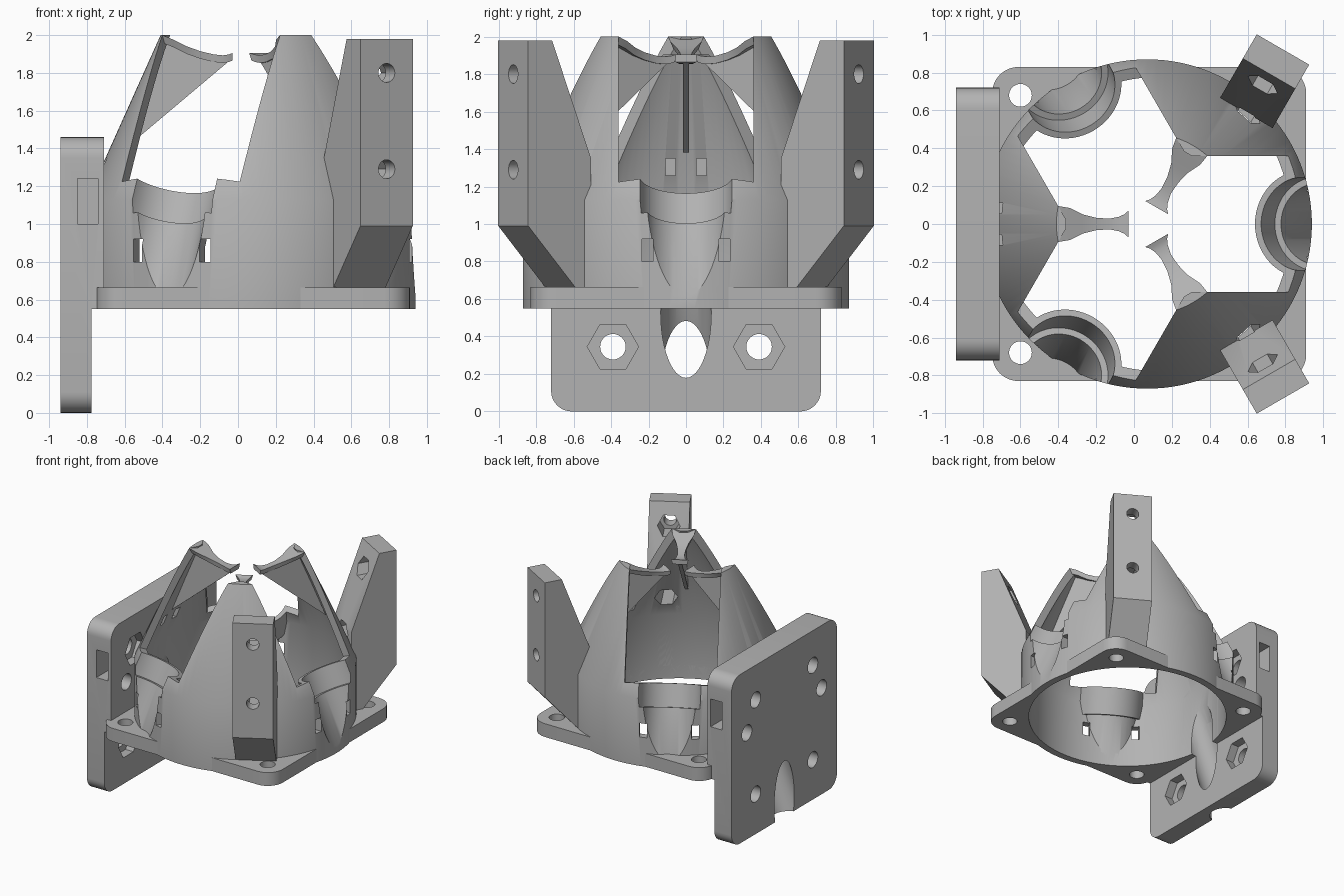
import bpy, bmesh
from math import sin, cos, pi, radians
from mathutils import Matrix, Vector

old = bpy.data.objects.get("Cube")
if old:
    bpy.data.objects.remove(old, do_unlink=True)

grey = bpy.data.materials.new("plain grey")
grey.use_nodes = True
grey.diffuse_color = (0.45, 0.45, 0.45, 1)
grey.node_tree.nodes["Principled BSDF"].inputs["Base Color"].default_value = (0.45, 0.45, 0.45, 1)

HUB = 0.07                                   # x of the body axis
WINDOWS = [0, 120, 240]
PETALS = [60, 180, 300]


def around(deg):
    """Frame at the body axis whose X points outward at the given azimuth."""
    return Matrix.Translation((HUB, 0, 0)) @ Matrix.Rotation(radians(deg), 4, 'Z')


def finish(name, bm, matrix=Matrix()):
    bmesh.ops.transform(bm, matrix=matrix, verts=bm.verts)
    bmesh.ops.recalc_face_normals(bm, faces=bm.faces)
    mesh = bpy.data.meshes.new(name)
    bm.to_mesh(mesh)
    bm.free()
    mesh.materials.append(grey)
    ob = bpy.data.objects.new(name, mesh)
    bpy.context.collection.objects.link(ob)
    return ob


def prism(name, pts, lo, hi, matrix=Matrix()):
    """Outline in local XZ, extruded along local Y."""
    bm = bmesh.new()
    face = bm.faces.new([bm.verts.new((a, lo, b)) for a, b in pts])
    new = bmesh.ops.extrude_face_region(bm, geom=[face])["geom"]
    verts = [v for v in new if isinstance(v, bmesh.types.BMVert)]
    bmesh.ops.translate(bm, verts=verts, vec=(0, hi - lo, 0))
    return finish(name, bm, matrix)


def box(x0, x1, y0, y1, z0, z1, matrix=Matrix()):
    return prism("cutter", [(x0, z0), (x1, z0), (x1, z1), (x0, z1)], y0, y1, matrix)


def rod(p, q, r, n=48, matrix=Matrix()):
    p, q = Vector(p), Vector(q)
    bm = bmesh.new()
    bmesh.ops.create_cone(bm, cap_ends=True, segments=n, radius1=r, radius2=r, depth=(q - p).length)
    turn = (q - p).to_track_quat('Z', 'Y').to_matrix().to_4x4() @ Matrix.Rotation(pi / 2, 4, 'Z')
    return finish("cutter", bm, matrix @ Matrix.Translation((p + q) / 2) @ turn)


def revolve(name, pts, n=120):
    """Closed solid of revolution about the body axis."""
    bm = bmesh.new()
    rings = [[bm.verts.new((r * cos(2 * pi * i / n), r * sin(2 * pi * i / n), z)) for i in range(n)]
             for r, z in pts]
    for a, b in zip(rings, rings[1:]):
        for i in range(n):
            bm.faces.new((a[i], a[(i + 1) % n], b[(i + 1) % n], b[i]))
    bm.faces.new(rings[0])
    bm.faces.new(rings[-1])
    return finish(name, bm, around(0))


def cut(ob, *cutters):
    bpy.context.view_layer.objects.active = ob
    for c in cutters:
        mod = ob.modifiers.new("cut", 'BOOLEAN')
        mod.operation, mod.solver, mod.object = 'DIFFERENCE', 'EXACT', c
        bpy.ops.object.modifier_apply(modifier=mod.name)
        bpy.data.objects.remove(c, do_unlink=True)


def rounded(x0, x1, z0, z1, r, n=8):
    out = []
    for k, (cx, cz) in enumerate([(x1 - r, z1 - r), (x0 + r, z1 - r), (x0 + r, z0 + r), (x1 - r, z0 + r)]):
        for i in range(n + 1):
            a = pi / 2 * (k + i / n)
            out.append((cx + r * cos(a), cz + r * sin(a)))
    return out


def cavity():
    return revolve("cavity", [(0.81, 0.54), (0.81, 1.11), (0.408, 2.05)])


def groove():
    """Slanting round channel under the rear petal."""
    return rod((0.95 + 0.21, 0, -0.22), (0.62, 0, 1.06), 0.135, 48, around(180))


SLANT = Vector((-0.387, 0, 0.922))           # cup axis, parallel to the cone


def cup_rod(s0, s1, r, deg):
    base = Vector((0.87, 0, 1.17))
    return rod(base + SLANT * s0, base + SLANT * s1, r, 64, around(deg))


# conical body with three inward cups and three open windows
body = revolve("conical_body", [(0.87, 0.55), (0.87, 1.13), (0.48, 2.0)])
inside = cavity()
for d in WINDOWS:
    cut(inside, cup_rod(-0.13, 0.4, 0.285, d), cup_rod(-0.9, -0.08, 0.255, d))
cut(body, inside)
for d in WINDOWS:
    m = around(d)
    floor = [(0.2, 0.995), (1.3, 1.457), (1.3, 2.3), (0.2, 2.3)]
    cut(body, prism("cutter", floor, -0.36, 0.36, m),
        cup_rod(-0.09, 0.35, 0.25, d), cup_rod(-0.75, -0.05, 0.215, d))
    for s in (-1, 1):                        # tie slots beside each cup
        cut(body, box(0.68, 1.0, s * 0.205 - 0.03, s * 0.205 + 0.03, 0.8, 0.92, m))
for s in (-1, 1):                            # tie slots in the rear petal
    cut(body, box(0.62, 0.8, s * 0.083 - 0.027, s * 0.083 + 0.027, 1.26, 1.35, around(180)))
cut(body, groove())

# square base flange with corner holes
flange = prism("base_flange", rounded(-0.75, 0.91, -0.83, 0.83, 0.14), 0.55, 0.665,
               Matrix.Rotation(pi / 2, 4, 'X'))
cut(flange, cavity(), groove())
for sx in (-0.6, 0.76):
    for sy in (-0.68, 0.68):
        cut(flange, rod((sx, sy, 0.4), (sx, sy, 0.8), 0.06, 32))

# upright mounting plate
plate = prism("mounting_plate", rounded(-0.72, 0.72, 0, 1.46, 0.11), 0.71, 0.94,
              Matrix.Rotation(pi / 2, 4, 'Z'))
cut(plate, box(-0.775, -0.6, -1, 1, -0.1, 0.55), cavity(), groove())
for s in (-1, 1):
    for y, z, face in ((0.39, 0.345, -0.85), (0.39, 1.16, -0.79), (0.51, 0.92, None)):
        cut(plate, rod((-1.1, s * y, z), (-0.5, s * y, z), 0.068, 32))
        if face:                             # nut recess
            cut(plate, rod((face, s * y, z), (-0.5, s * y, z), 0.137, 6))
    y0, y1 = sorted((s * 0.55, s * 0.9))
    cut(plate, box(-0.85, -0.74, y0, y1, 1.0, 1.24))

# two bracket arms, mirrored front and back
ARM = [(0.77, 0.66), (0.865, 0.66), (1.157, 0.99), (1.157, 1.98), (1.01, 1.98), (0.77, 1.35)]
for name, deg, s in (("back_arm", 60, -1), ("front_arm", -60, 1)):
    m = around(deg)
    lo, hi = sorted((0, s * 0.32))
    arm = prism(name, ARM, lo, hi, m)
    cut(arm, cavity())
    for z in (1.8, 1.29):
        mid = s * 0.16
        cut(arm, rod((0.65, mid, z), (1.3, mid, z), 0.05, 32, m),
            rod((0.65, mid, z), (1.06, mid, z), 0.09, 6, m))
    cut(body, rod((0.62, s * 0.16, 1.29), (1.06, s * 0.16, 1.29), 0.09, 6, m))

# curved tips and thin ribs inside each petal
TIP = [(0.47, 0.095, 2.0), (0.41, 0.085, 1.975), (0.34, 0.05, 1.94), (0.27, 0.033, 1.915),
       (0.2, 0.028, 1.898), (0.15, 0.038, 1.893), (0.12, 0.052, 1.897), (0.1, 0.07, 1.905)]
for label, deg in zip(("back", "rear", "front"), PETALS):
    bm = bmesh.new()
    rings = [[bm.verts.new(c) for c in ((r, -w, z), (r, w, z), (r, w * 0.8, z - 0.04), (r, -w * 0.8, z - 0.04))]
             for r, w, z in TIP]
    for a, b in zip(rings, rings[1:]):
        for i in range(4):
            bm.faces.new((a[i], a[(i + 1) % 4], b[(i + 1) % 4], b[i]))
    bm.faces.new(rings[0])
    bm.faces.new(rings[-1])
    finish(label + "_petal_tip", bm, around(deg))
    prism(label + "_petal_rib", [(0.12, 1.86), (0.2, 1.88), (0.45, 1.96), (0.69, 1.38)],
          -0.015, 0.015, around(deg))

# smooth round surfaces, sharp edges kept
for ob in bpy.context.collection.objects:
    if ob.type == 'MESH' and grey.name in ob.data.materials:
        bpy.ops.object.select_all(action='DESELECT')
        ob.select_set(True)
        bpy.context.view_layer.objects.active = ob
        bpy.ops.object.shade_smooth_by_angle(angle=radians(30))
